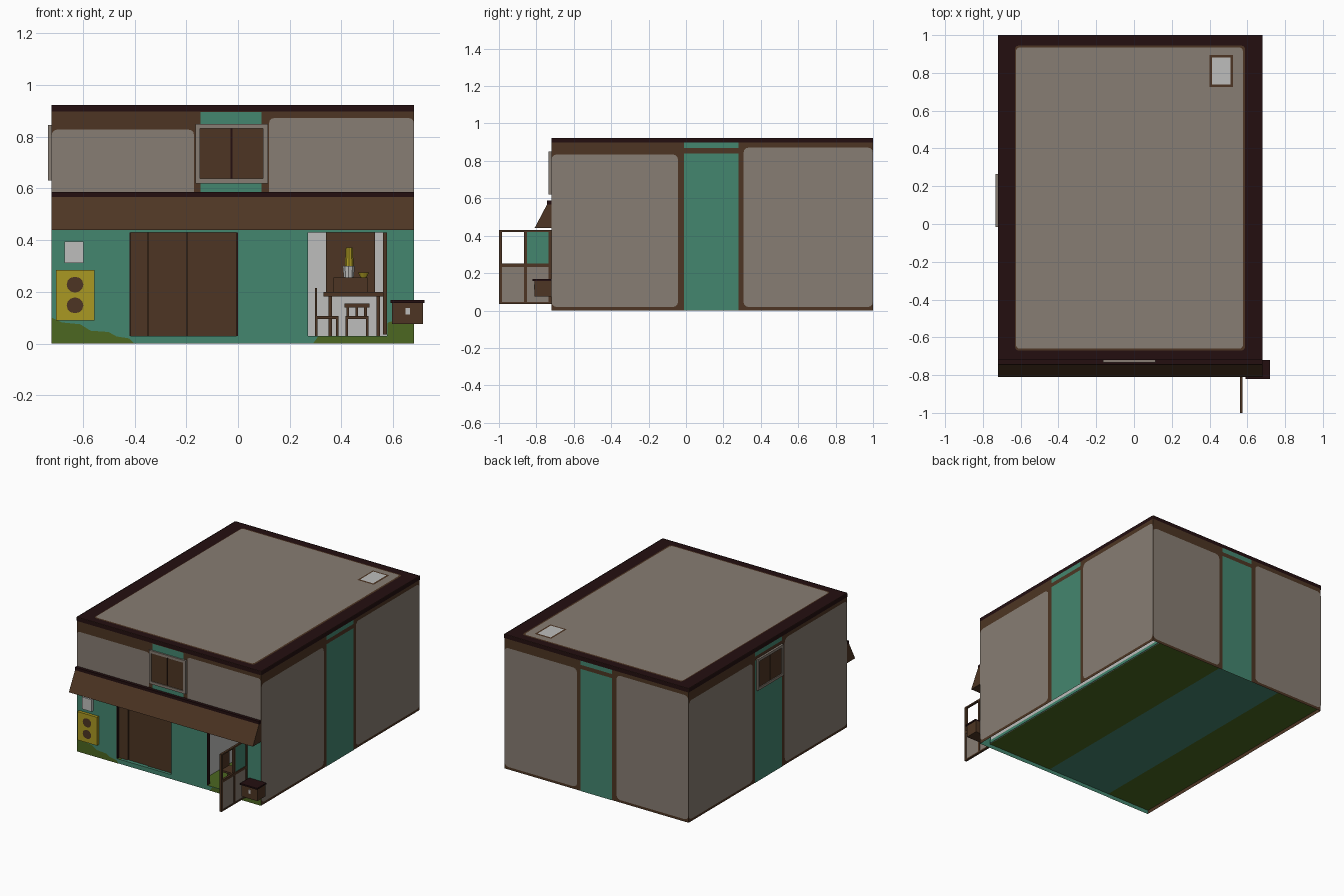
import bpy, bmesh, math
from mathutils import Vector

if "Cube" in bpy.data.objects:
    bpy.data.objects.remove(bpy.data.objects["Cube"])

def material(name, r, g, b):
    lin = [((c / 255 + 0.055) / 1.055) ** 2.4 if c > 10 else c / 255 / 12.92 for c in (r, g, b)]
    m = bpy.data.materials.new(name)
    m.diffuse_color = (*lin, 1)
    m.use_nodes = True
    m.node_tree.nodes["Principled BSDF"].inputs["Base Color"].default_value = m.diffuse_color
    return m

BEIGE = material("beige plaster", 135, 125, 115)
BROWN = material("brown timber", 77, 53, 35)
DARK = material("dark roof trim", 36, 15, 16)
TEAL = material("teal wall", 68, 134, 111)
WHITE = material("off white", 190, 190, 188)
YELLOW = material("yellow", 170, 152, 34)
GRASS = material("grass green", 76, 103, 33)

# House shell limits
X0, X1, Y0, Y1, H = -0.72, 0.68, -0.72, 1.0, 0.923
SIDES = {  # map (along, up, outward) onto each side, plus the outward direction
    "front": (lambda u, v, d: (u, Y0 - d, v), (0, -1, 0)),
    "back": (lambda u, v, d: (u, Y1 + d, v), (0, 1, 0)),
    "right": (lambda u, v, d: (X1 + d, u, v), (1, 0, 0)),
    "left": (lambda u, v, d: (X0 - d, u, v), (-1, 0, 0)),
    "top": (lambda u, v, d: (u, v, H + d), (0, 0, 1)),
}

def finish(name, bm, mat):
    me = bpy.data.meshes.new(name)
    bm.to_mesh(me)
    bm.free()
    me.materials.append(mat)
    ob = bpy.data.objects.new(name, me)
    bpy.context.collection.objects.link(ob)
    return ob

def poly(name, side, pts, mat, d=0.002):
    fn, out = SIDES[side]
    bm = bmesh.new()
    f = bm.faces.new([bm.verts.new(fn(u, v, d)) for u, v in pts])
    f.normal_update()
    if f.normal.dot(Vector(out)) < 0:
        f.normal_flip()
    return finish(name, bm, mat)

def panel(name, side, u0, u1, v0, v1, mat, d=0.002, r=0):
    if not r:
        pts = [(u0, v0), (u1, v0), (u1, v1), (u0, v1)]
    else:
        pts = []
        corners = [(u1 - r, v1 - r), (u0 + r, v1 - r), (u0 + r, v0 + r), (u1 - r, v0 + r)]
        for q, (cu, cv) in enumerate(corners):
            for k in range(4):
                a = math.radians(q * 90 + k * 30)
                pts.append((cu + r * math.cos(a), cv + r * math.sin(a)))
    return poly(name, side, pts, mat, d)

def box(name, x0, x1, y0, y1, z0, z1, mat):
    bm = bmesh.new()
    bmesh.ops.create_cube(bm, size=1)
    for v in bm.verts:
        v.co = ((x0 + x1) / 2 + v.co.x * (x1 - x0), (y0 + y1) / 2 + v.co.y * (y1 - y0),
                (z0 + z1) / 2 + v.co.z * (z1 - z0))
    return finish(name, bm, mat)

def wall_box(name, side, u0, u1, v0, v1, d0, d1, mat):
    fn = SIDES[side][0]
    ends = [sorted(p) for p in zip(fn(u0, v0, d0), fn(u1, v1, d1))]
    return box(name, *ends[0], *ends[1], *ends[2], mat)

def cone(name, x, y, z0, z1, r0, r1, mat):
    bm = bmesh.new()
    bmesh.ops.create_cone(bm, cap_ends=True, segments=10, radius1=r0, radius2=r1, depth=z1 - z0)
    bmesh.ops.translate(bm, vec=(x, y, (z0 + z1) / 2), verts=bm.verts)
    return finish(name, bm, mat)

# Side and back walls: timber base, plaster panels, teal band
for side, lo, hi, t0, t1 in (("right", Y0, Y1, -0.01, 0.28), ("left", Y0, Y1, -0.01, 0.28),
                             ("back", X0, X1, -0.14, 0.1)):
    panel(side + "_wall", side, lo, hi, 0, H, BROWN, 0)
    tops = (0.835, 0.872) if side == "right" else (0.872, 0.835)
    panel(side + "_plaster_a", side, lo, t0 - 0.032, 0.018, tops[0], BEIGE, r=0.03)
    panel(side + "_plaster_b", side, t1 + 0.027, hi, 0.018, tops[1], BEIGE, r=0.03)
    panel(side + "_teal_band", side, t0, t1, 0, 0.84, TEAL)
    panel(side + "_teal_top", side, t0, t1, 0.868, 0.9, TEAL)

# Upper front wall
panel("front_upper_wall", "front", X0, X1, 0.57, H, BROWN, 0)
panel("front_plaster_left", "front", X0, -0.17, 0.56, 0.827, BEIGE, r=0.02)
panel("front_plaster_right", "front", 0.12, X1, 0.56, 0.872, BEIGE, r=0.02)
panel("front_teal_band", "front", -0.145, 0.09, 0.58, 0.895, TEAL, 0.003)

# Lower front wall around the two openings
for i, (a, b, c, e) in enumerate(((X0, -0.42, 0.03, 0.43), (0, 0.27, 0.03, 0.43),
                                  (0.575, X1, 0.03, 0.43), (X0, X1, 0, 0.03), (X0, X1, 0.43, 0.57))):
    panel(f"front_lower_wall_{i}", "front", a, b, c, e, TEAL, 0)
poly("grass_left", "front", [(X0, 0), (-0.4, 0), (-0.42, 0.02), (-0.47, 0.028), (-0.5, 0.045),
                             (-0.57, 0.05), (-0.61, 0.075), (-0.68, 0.082), (X0, 0.1)], GRASS)
poly("grass_middle", "front", [(0.29, 0), (0.58, 0), (0.58, 0.028), (0.31, 0.028)], GRASS)
poly("grass_right", "front", [(0.577, 0), (X1, 0), (X1, 0.1), (0.63, 0.1), (0.577, 0.08)], GRASS)

# Roof slab, hatch and edge trim
panel("roof_rim", "top", X0, X1, Y0, Y1, DARK, 0)
panel("roof_outline", "top", -0.63, 0.588, -0.67, 0.945, BROWN, 0.001, 0.02)
panel("roof_plaster", "top", -0.625, 0.577, -0.66, 0.935, BEIGE, 0.002, 0.02)
panel("hatch_frame", "top", 0.4, 0.525, 0.725, 0.895, BROWN, 0.003)
panel("hatch", "top", 0.412, 0.512, 0.738, 0.882, WHITE, 0.004)
for side, lo, hi in (("front", X0, X1), ("back", X0, X1), ("left", Y0, Y1), ("right", Y0, Y1)):
    panel(side + "_roof_trim", side, lo, hi, 0.898, H, DARK, 0.004)

# Shuttered windows on the front and left
def window(side, u0, u1, v0, v1):
    w = 0.018
    for n, a in (("a", (u0, u0 + w, v0, v1)), ("b", (u1 - w, u1, v0, v1)),
                 ("c", (u0, u1, v0, v0 + w)), ("d", (u0, u1, v1 - w, v1))):
        wall_box(f"{side}_window_frame_{n}", side, *a, 0, 0.014, BEIGE)
    mid = (u0 + u1) / 2
    wall_box(side + "_shutter_a", side, u0 + w, mid - 0.004, v0 + w, v1 - w, 0, 0.008, BROWN)
    wall_box(side + "_shutter_b", side, mid + 0.004, u1 - w, v0 + w, v1 - w, 0, 0.008, BROWN)
    panel(side + "_shutter_gap", side, mid - 0.004, mid + 0.004, v0, v1, DARK, 0.005)

window("front", -0.165, 0.115, 0.62, 0.85)
window("left", -0.015, 0.265, 0.63, 0.845)

# Awning across the front
bm = bmesh.new()
ends = [[bm.verts.new((x, y, z)) for y, z in ((Y0, 0.44), (-0.81, 0.44), (-0.743, 0.567), (Y0, 0.567))]
        for x in (X0, X1)]
for i in range(4):
    j = (i + 1) % 4
    bm.faces.new((ends[0][i], ends[0][j], ends[1][j], ends[1][i]))
bm.faces.new(ends[0])
bm.faces.new(ends[1])
bmesh.ops.recalc_face_normals(bm, faces=bm.faces)
finish("awning", bm, BROWN)
box("awning_ridge", X0, X1, -0.743, Y0, 0.567, 0.587, DARK)

# Recessed sliding door and reveals of both openings
for i, (a, b, d) in enumerate(((-0.42, -0.345, -0.02), (-0.345, -0.195, -0.026), (-0.195, 0, -0.02))):
    wall_box(f"sliding_door_{i}", "front", a, b - 0.003, 0.03, 0.43, d - 0.01, d, BROWN)
for n, u in (("a", -0.42), ("b", -0.005), ("c", 0.265), ("d", 0.575)):
    wall_box("door_reveal_" + n, "front", u, u + 0.005, 0.03, 0.43, -0.03, -0.001, DARK)

# Open door, swung outwards
for i, y in enumerate((-1.0, -0.866, -0.735)):
    box(f"door_stile_{i}", 0.56, 0.575, y, y + 0.015, 0.035, 0.43, BROWN)
for i, z in enumerate((0.035, 0.232, 0.42)):
    box(f"door_rail_{i}", 0.56, 0.575, -1.0, -0.72, z, z + (0.018 if i == 1 else 0.01), BROWN)
box("door_lower_panel", 0.564, 0.571, -0.99, -0.725, 0.04, 0.24, BEIGE)
box("door_upper_pane", 0.564, 0.571, -0.856, -0.725, 0.245, 0.425, TEAL)

# Mailbox
box("mailbox", 0.595, 0.715, -0.81, Y0, 0.075, 0.158, BROWN)
box("mailbox_lid", 0.59, 0.72, -0.82, Y0, 0.158, 0.168, DARK)
box("mailbox_label", 0.648, 0.664, -0.814, -0.81, 0.112, 0.138, WHITE)

# Wall cabinet with two round vents, and a meter box above
wall_box("yellow_cabinet", "front", -0.704, -0.555, 0.09, 0.285, 0, 0.02, YELLOW)
for n, v in (("upper", 0.228), ("lower", 0.148)):
    panel("vent_" + n, "front", -0.662, -0.598, v - 0.03, v + 0.03, BROWN, 0.022, 0.029)
wall_box("meter_box", "front", -0.67, -0.597, 0.312, 0.395, 0, 0.02, WHITE)

# Floor in three strips, open along the right wall
for n, a, b, m in (("right", 0.1, 0.6, GRASS), ("middle", -0.39, 0.1, TEAL), ("left", X0, -0.39, GRASS)):
    box("floor_" + n, a, b, Y0 + 0.001, 0.97, 0.025, 0.03, m)

# Inner room
box("room_right_wall", 0.6, 0.604, -0.71, 0.97, 0.025, 0.45, WHITE)
box("room_skirting", 0.604, 0.608, -0.71, 0.97, 0.025, 0.045, TEAL)
box("room_left_wall", 0.196, 0.2, -0.71, -0.2, 0.03, 0.45, WHITE)
box("room_back_wall", 0.2, 0.6, -0.204, -0.2, 0.03, 0.45, WHITE)
box("room_ceiling", 0.2, 0.6, -0.71, -0.2, 0.45, 0.454, BEIGE)
box("back_cabinet", 0.34, 0.53, -0.25, -0.21, 0.2, 0.43, BROWN)

# Table with jar and bottle
box("table_top", 0.33, 0.56, -0.5, -0.34, 0.182, 0.2, BROWN)
for i, x in enumerate((0.35, 0.535)):
    for j, y in enumerate((-0.49, -0.36)):
        box(f"table_leg_{i}{j}", x, x + 0.014, y, y + 0.014, 0.03, 0.184, BROWN)
box("table_shelf", 0.37, 0.5, -0.4, -0.34, 0.2, 0.255, BROWN)
cone("jar", 0.428, -0.37, 0.255, 0.3, 0.02, 0.025, WHITE)
cone("bottle", 0.43, -0.37, 0.3, 0.372, 0.018, 0.014, YELLOW)
cone("bowl", 0.485, -0.37, 0.255, 0.275, 0.012, 0.022, YELLOW)

# Chairs
for n, x in (("left", 0.298), ("right", 0.415)):
    box(n + "_chair_seat", x, x + 0.09, -0.62, -0.53, 0.095, 0.107, BROWN)
    for i, dx in enumerate((0, 0.08)):
        for j, y in enumerate((-0.62, -0.54)):
            box(f"{n}_chair_leg_{i}{j}", x + dx, x + dx + 0.01, y, y + 0.01, 0.03, 0.097, BROWN)
box("left_chair_back", 0.298, 0.306, -0.62, -0.53, 0.105, 0.215, BROWN)
for i in range(3):
    box(f"right_chair_slat_{i}", 0.42 + i * 0.034, 0.43 + i * 0.034, -0.54, -0.53, 0.105, 0.15, BROWN)
box("right_chair_back", 0.412, 0.508, -0.54, -0.53, 0.14, 0.155, BROWN)
